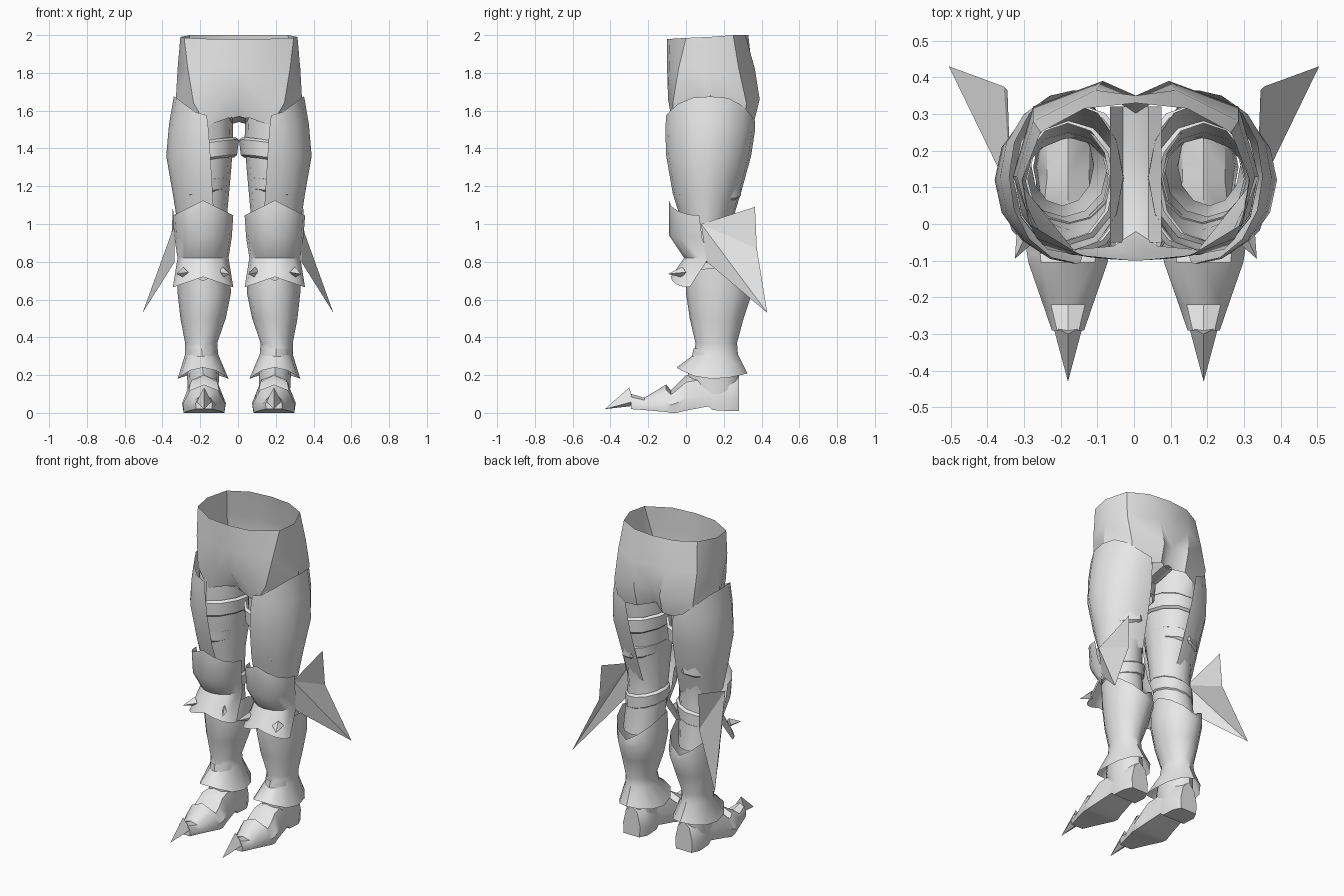
import bpy, bmesh, math
from mathutils import Vector

if "Cube" in bpy.data.objects:
    bpy.data.objects.remove(bpy.data.objects["Cube"])

steel = bpy.data.materials.new("plain_steel_grey")
steel.diffuse_color = (0.8, 0.8, 0.8, 1)
steel.use_nodes = True
steel.node_tree.nodes["Principled BSDF"].inputs["Base Color"].default_value = steel.diffuse_color
MID = 0.005  # mirror plane of the body


def finish(name, bm, mid=MID, angle=38):
    """Turn a bmesh into a mirrored, smooth shaded object."""
    bmesh.ops.recalc_face_normals(bm, faces=bm.faces)
    me = bpy.data.meshes.new(name)
    bm.to_mesh(me)
    bm.free()
    me.materials.append(steel)
    ob = bpy.data.objects.new(name, me)
    bpy.context.collection.objects.link(ob)
    ob.location.x = mid
    m = ob.modifiers.new("mirror", 'MIRROR')
    m.use_clip = True
    bpy.ops.object.select_all(action='DESELECT')
    ob.select_set(True)
    bpy.context.view_layer.objects.active = ob
    bpy.ops.object.shade_smooth_by_angle(angle=math.radians(angle))
    return ob


def loft(name, rings, closed=True, caps=False, angle=38):
    """Skin a list of equal length point rows."""
    bm = bmesh.new()
    rows = [[bm.verts.new(p) for p in r] for r in rings]
    n = len(rows[0])
    for a, b in zip(rows, rows[1:]):
        for i in range(n if closed else n - 1):
            j = (i + 1) % n
            bm.faces.new((a[i], a[j], b[j], b[i]))
    if caps:
        bm.faces.new(rows[0])
        bm.faces.new(rows[-1])
    return finish(name, bm, angle=angle)


def oval(x0, x1, y0, y1, zf, n=12):
    """Closed ring in a box; zf gives the height from (side, back)."""
    pts = []
    for i in range(n):
        a = 2 * math.pi * i / n
        c, s = math.cos(a), math.sin(a)
        z = zf(c, s) if callable(zf) else zf
        pts.append(((x0 + x1) / 2 + (x1 - x0) / 2 * c,
                    (y0 + y1) / 2 + (y1 - y0) / 2 * s, z))
    return pts


def pyramid(bm, base, tip):
    vs = [bm.verts.new(p) for p in base]
    t = bm.verts.new(tip)
    bm.faces.new(vs)
    for i in range(len(vs)):
        bm.faces.new((vs[i], vs[(i + 1) % len(vs)], t))


# Pelvis: half shell from front centre round the hip to back centre
loft("pelvis", [
    [(0, -.10, 1.98), (.15, -.085, 1.98), (.29, 0, 1.985), (.31, .12, 1.99),
     (.26, .25, 2), (.14, .315, 2), (0, .33, 2)],
    [(0, -.10, 1.82), (.13, -.09, 1.82), (.27, -.04, 1.82), (.325, .13, 1.82),
     (.28, .28, 1.82), (.11, .365, 1.82), (0, .35, 1.82)],
    [(0, -.09, 1.68), (.09, -.095, 1.66), (.24, -.07, 1.64), (.335, .13, 1.64),
     (.28, .32, 1.64), (.09, .39, 1.66), (0, .35, 1.68)],
    [(0, -.02, 1.56), (.06, -.06, 1.56), (.17, -.07, 1.52), (.33, .13, 1.5),
     (.26, .30, 1.5), (.09, .36, 1.54), (0, .30, 1.56)],
], closed=False)

# Crotch strip joining front and back
loft("crotch_strip", [
    [(0, y, z), (.035, y, z - .01), (.07, y, z + .05)]
    for y, z in ((-.05, 1.57), (.05, 1.54), (.18, 1.54), (.32, 1.57))
], closed=False)

# Inner leg tube
loft("inner_leg", [oval(*r) for r in (
    (.035, .31, -.075, .33, 1.60), (.03, .33, -.075, .315, 1.45),
    (.04, .33, -.07, .30, 1.30), (.06, .31, -.03, .25, 1.08),
    (.065, .30, .0, .235, .92), (.08, .31, .02, .27, .65))])

# Straps round the thigh and behind the knee
for name, x0, x1, y0, y1, z, h in (
        ("upper_strap", .0, .335, -.085, .33, 1.38, .04),
        ("middle_strap", .045, .325, -.06, .29, 1.19, .03),
        ("knee_strap", .05, .31, -.01, .255, .86, .035)):
    def edge(dz):
        return lambda c, s: z + dz - .025 * c - .01 * s
    loft(name, [oval(x0 + .015, x1 - .015, y0 + .015, y1 - .015, edge(h + .012)),
                oval(x0, x1, y0, y1, edge(h)),
                oval(x0 + .01, x1, y0, y1, edge(-h)),
                oval(x0 + .025, x1 - .015, y0 + .015, y1 - .015, edge(-h - .012))])

# Outer thigh plate
rows = []
for z, x1, y0, y1, drop in ((1.675, .345, -.105, .365, 1), (1.53, .37, -.11, .365, .3),
                            (1.36, .385, -.105, .345, 0), (1.16, .35, -.07, .29, 0),
                            (1.0, .325, -.02, .24, 0)):
    cx = .17 - (1.675 - z) * .06
    row = []
    for i in range(9):
        a = math.radians(-93 + 186 * i / 8)
        s, c = math.sin(a), math.cos(a)
        row.append((cx + (x1 - cx) * max(c, -.02) ** 1 if c > 0 else cx,
                    (y0 + y1) / 2 + (y1 - y0) / 2 * s,
                    z - drop * (.13 if s > 0 else .10) * abs(s) ** 3))
    rows.append(row)
loft("thigh_plate", rows, closed=False)

# Knee guard: waisted front shell with pointed top
rows = []
for zm, ze, rx, yf, ye in ((1.125, 1.045, .16, -.09, .07), (.94, .93, .152, -.09, .085),
                           (.82, .82, .135, -.01, .12), (.72, .665, .16, -.08, .02)):
    row = []
    for i in range(9):
        a = math.radians(-90 + 22.5 * i)
        s, c = math.sin(a), math.cos(a)
        row.append((.19 + rx * s, ye - (ye - yf) * c, zm + (ze - zm) * abs(s)))
    rows.append(row)
loft("knee_guard", rows, closed=False)

# Small knee spikes
bm = bmesh.new()
for x, out in ((.085, -1), (.295, 1)):
    base = [(x + .028 * math.cos(k * math.pi / 2) , -.02 + .02 * out * math.cos(k * math.pi / 2) * out,
             .745 + .028 * math.sin(k * math.pi / 2)) for k in range(4)]
    pyramid(bm, base, (x + out * .035, -.095, .735))
finish("knee_spikes", bm, angle=20)

# Swept wing blade on the outside of each knee
bm = bmesh.new()
front_top, top_tip, notch, low_tip, front_low = [bm.verts.new(p) for p in (
    (.335, .08, 1.0), (.345, .365, 1.09), (.355, .375, .87), (.505, .43, .53), (.335, .11, .80))]
bm.faces.new((front_top, top_tip, notch))
bm.faces.new((front_top, notch, low_tip))
bm.faces.new((front_top, low_tip, front_low))
finish("knee_wing", bm, mid=0, angle=20)

# Shin greave with notched calf and flared ankle
loft("shin_greave", [
    oval(.05, .33, 0, .33, lambda c, s: .70 + .07 * abs(c) - .06 * max(s, 0)),
    oval(.042, .325, 0, .34, lambda c, s: .635 - .03 * max(s, 0)),
    oval(.07, .31, .02, .305, .50),
    oval(.115, .285, .05, .27, .37),
    oval(.11, .285, .045, .275, .31),
    oval(.055, .325, -.05, .325,
         lambda c, s: .18 + (.06 * s * s if s < 0 else .03 * s * s))])

# Ankle inside the flare
loft("ankle", [oval(.115, .28, .04, .27, .34), oval(.105, .275, .01, .28, .2),
               oval(.11, .27, .03, .28, .1)])

# Boot: sections from heel to toe
rows = []
for y, w, z0, z1 in ((.28, .06, .01, .20), (.23, .085, .01, .22), (.14, .085, .015, .22),
                     (.12, .085, .035, .22), (.0, .105, .012, .20), (-.05, .116, 0, .15),
                     (-.08, .112, 0, .12), (-.105, .108, .005, .15), (-.22, .068, .015, .08),
                     (-.29, .044, .02, .10)):
    h = z1 - z0
    rows.append([(.185 + w * u, y, z0 + h * v) for u, v in (
        (-.93, 0), (-1, .35), (-.68, .8), (0, 1), (.68, .8), (1, .35), (.93, 0))])
loft("boot", rows, caps=True)

# Toe claw
bm = bmesh.new()
pyramid(bm, [(.145, -.28, .06), (.185, -.30, .135), (.225, -.28, .06), (.185, -.295, .035)],
        (.185, -.43, .02))
finish("toe_claw", bm, angle=20)
